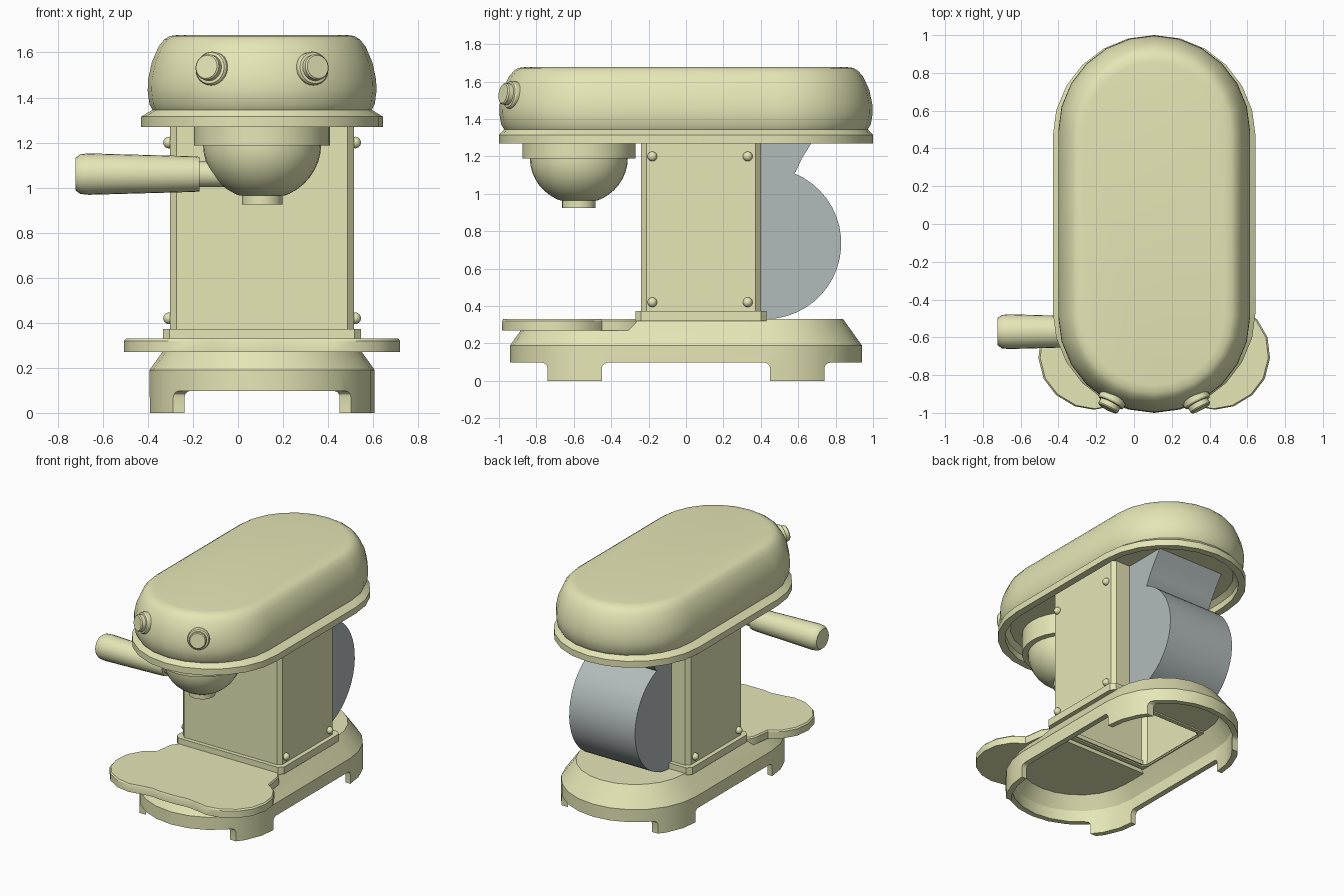
import bpy, bmesh, math
from mathutils import Vector, Matrix

CX = 0.107  # symmetry plane of the machine

old = bpy.data.objects.get("Cube")
if old:
    bpy.data.objects.remove(old, do_unlink=True)


def material(name, color):
    m = bpy.data.materials.new(name)
    m.use_nodes = True
    m.diffuse_color = (*color, 1)
    m.node_tree.nodes["Principled BSDF"].inputs["Base Color"].default_value = (*color, 1)
    return m


CREAM = material("pale olive enamel", (0.79, 0.79, 0.47))
GREY = material("grey tank", (0.45, 0.5, 0.5))


def activate(ob):
    bpy.ops.object.select_all(action='DESELECT')
    ob.select_set(True)
    bpy.context.view_layer.objects.active = ob


def smooth(ob):
    activate(ob)
    bpy.ops.object.shade_smooth_by_angle(angle=math.radians(30))


def loft(name, rings, mat=CREAM, closed=False, matrix=None):
    """Skin equal-length rings; cap the ends, or join last to first."""
    bm = bmesh.new()
    loops = [[bm.verts.new(p) for p in ring] for ring in rings]
    n = len(loops[0])
    pairs = list(zip(loops, loops[1:]))
    if closed:
        pairs.append((loops[-1], loops[0]))
    else:
        bm.faces.new(loops[0])
        bm.faces.new(loops[-1])
    for a, b in pairs:
        for i in range(n):
            j = (i + 1) % n
            bm.faces.new((a[i], a[j], b[j], b[i]))
    bmesh.ops.recalc_face_normals(bm, faces=bm.faces)
    mesh = bpy.data.meshes.new(name)
    bm.to_mesh(mesh)
    bm.free()
    mesh.materials.append(mat)
    ob = bpy.data.objects.new(name, mesh)
    bpy.context.collection.objects.link(ob)
    if matrix:
        ob.matrix_world = matrix
    smooth(ob)
    return ob


def stadium(r, half, z, n=12):
    pts = []
    for end in (0, 1):
        for i in range(n + 1):
            a = math.pi * (end + i / n)
            pts.append((CX + r * math.cos(a), r * math.sin(a) + (-half if end else half), z))
    return pts


def chamfer_rect(hx, y0, y1, c, z):
    pts = [(-hx + c, y0), (hx - c, y0), (hx, y0 + c), (hx, y1 - c),
           (hx - c, y1), (-hx + c, y1), (-hx, y1 - c), (-hx, y0 + c)]
    return [(CX + x, y, z) for x, y in pts]


def lathe(name, profile, origin, axis=(0, 0, 1), n=24):
    rings = [[(r * math.cos(2 * math.pi * i / n), r * math.sin(2 * math.pi * i / n), h)
              for i in range(n)] for r, h in profile]
    turn = Vector(axis).to_track_quat('Z', 'Y').to_matrix().to_4x4()
    return loft(name, rings, matrix=Matrix.Translation(origin) @ turn)


def side_prism(name, pts, half, mat=CREAM):
    """Extrude a y-z profile across x."""
    return loft(name, [[(CX + s * half, y, z) for y, z in pts] for s in (-1, 1)], mat)


def cut(ob, cutter):
    cutter.hide_render = True
    mod = ob.modifiers.new("cut", 'BOOLEAN')
    mod.operation = 'DIFFERENCE'
    mod.solver = 'EXACT'
    mod.object = cutter
    activate(ob)
    bpy.ops.object.modifier_apply(modifier=mod.name)
    bpy.data.objects.remove(cutter, do_unlink=True)


# Hollow base, then arches between the feet, tray seat and column opening
base = loft("base", [stadium(r, 0.44, z) for r, z in (
    (0.38, 0.3), (0.46, 0.18), (0.46, 0), (0.5, 0), (0.5, 0.19), (0.4, 0.33))])


def arch(y0, y1, f=0.03, top=0.097):
    pts = [(y0, -0.1), (y1, -0.1)]
    for cy, start in ((y1 - f, 0), (y0 + f, 90)):
        for i in range(4):
            a = math.radians(start + 30 * i)
            pts.append((cy + f * math.cos(a), top - f + f * math.sin(a)))
    return pts


for y0, y1 in ((-0.45, 0.45), (-1.2, -0.74), (0.74, 1.2)):
    cut(base, side_prism("arch_cutter", arch(y0, y1), 1))
cut(base, side_prism("tray_cutter", [(-1.2, 0.27), (-0.31, 0.27), (-0.24, 0.34), (-1.2, 0.34)], 1))
cut(base, loft("column_cutter", [chamfer_rect(0.373, -0.2, 0.36, 0.02, z) for z in (0.15, 0.5)]))
smooth(base)

# Lobed drip tray
half = [(0.07, -0.965), (0.14, -0.955), (0.22, -0.965), (0.32, -0.983), (0.42, -0.965),
        (0.52, -0.905), (0.585, -0.82), (0.613, -0.71), (0.6, -0.6), (0.545, -0.505),
        (0.465, -0.45), (0.455, -0.38), (0.445, -0.31), (0.4, -0.25)]
outline = half + [(-x, y) for x, y in reversed(half)]
loft("drip_tray", [[(CX + x * s, -0.62 + (y + 0.62) * s, z) for x, y in outline]
                   for s, z in ((1, 0.27), (1, 0.32), (0.985, 0.33))])

# Hollow column with a foot collar and rivets
loft("column", [chamfer_rect(0.408 - t, -0.24 + t, 0.4 - t, 0.028, z)
                for t, z in ((0, 0.29), (0, 1.35), (0.03, 1.35), (0.03, 0.29))], closed=True)
loft("column_collar", [chamfer_rect(hx, y0, y1, 0.03, z) for hx, y0, y1, z in (
    (0.44, -0.27, 0.43, 0.32), (0.44, -0.27, 0.43, 0.373),
    (0.39, -0.22, 0.38, 0.373), (0.39, -0.22, 0.38, 0.32))], closed=True)
for side in (-1, 1):
    for y in (-0.18, 0.33):
        for z in (0.42, 1.2):
            bpy.ops.mesh.primitive_uv_sphere_add(
                segments=12, ring_count=8, radius=0.026, location=(CX + side * 0.413, y, z))
            rivet = bpy.context.object
            rivet.name = "rivet"
            rivet.data.materials.append(CREAM)
            smooth(rivet)

# Head: shallow recess below, rim, then the rounded body
loft("head", [stadium(r, h, z) for r, h, z in (
    (0.45, 0.465, 1.342), (0.485, 0.465, 1.315), (0.485, 0.465, 1.268),
    (0.537, 0.463, 1.268), (0.537, 0.463, 1.315), (0.487, 0.485, 1.345), (0.5, 0.488, 1.37),
    (0.508, 0.49, 1.43), (0.506, 0.49, 1.48), (0.49, 0.49, 1.555), (0.46, 0.488, 1.625),
    (0.435, 0.486, 1.657), (0.41, 0.485, 1.673), (0.37, 0.485, 1.678))])

# Two front knobs, pointing outwards
for side in (-1, 1):
    lathe("knob", [(0.075, -0.06), (0.075, 0.012), (0.07, 0.02), (0.058, 0.022),
                   (0.058, 0.048), (0.052, 0.055)],
          (CX + side * 0.222, -0.93, 1.528), (side * 0.45, -0.88, 0.15))

# Brewing group: collar, bowl and spout
GROUP = (CX, -0.573, 0)
lathe("group_collar", [(0.302, 1.188), (0.302, 1.34)], GROUP, n=32)
bowl = [(0.262 * math.cos(a), 1.19 - 0.245 * math.sin(a))
        for a in (math.radians(9 * i) for i in range(8))]
lathe("filter_bowl", [(0.262, 1.22)] + bowl + [(0.1, 0.965)], GROUP, n=32)
lathe("spout", [(0.09, 0.925), (0.09, 1.0)], GROUP)

# Side handle
lathe("handle", [(0.058, 0), (0.058, 0.277), (0.076, 0.277), (0.079, 0.3), (0.092, 0.77),
                 (0.088, 0.807), (0.072, 0.829)], (CX, -0.57, 1.06), (-1, 0, 0))

# Water tank: round body with a flared neck running into the head
tank = [(0.39, 0.33)]
for i in range(21):
    a = math.radians(-90 + 158 * i / 20)
    tank.append((0.425 + 0.405 * math.cos(a), 0.735 + 0.405 * math.sin(a)))
tank += [(0.587, 1.118), (0.62, 1.19), (0.67, 1.27), (0.72, 1.34), (0.39, 1.34)]
side_prism("water_tank", tank, 0.27, GREY)
